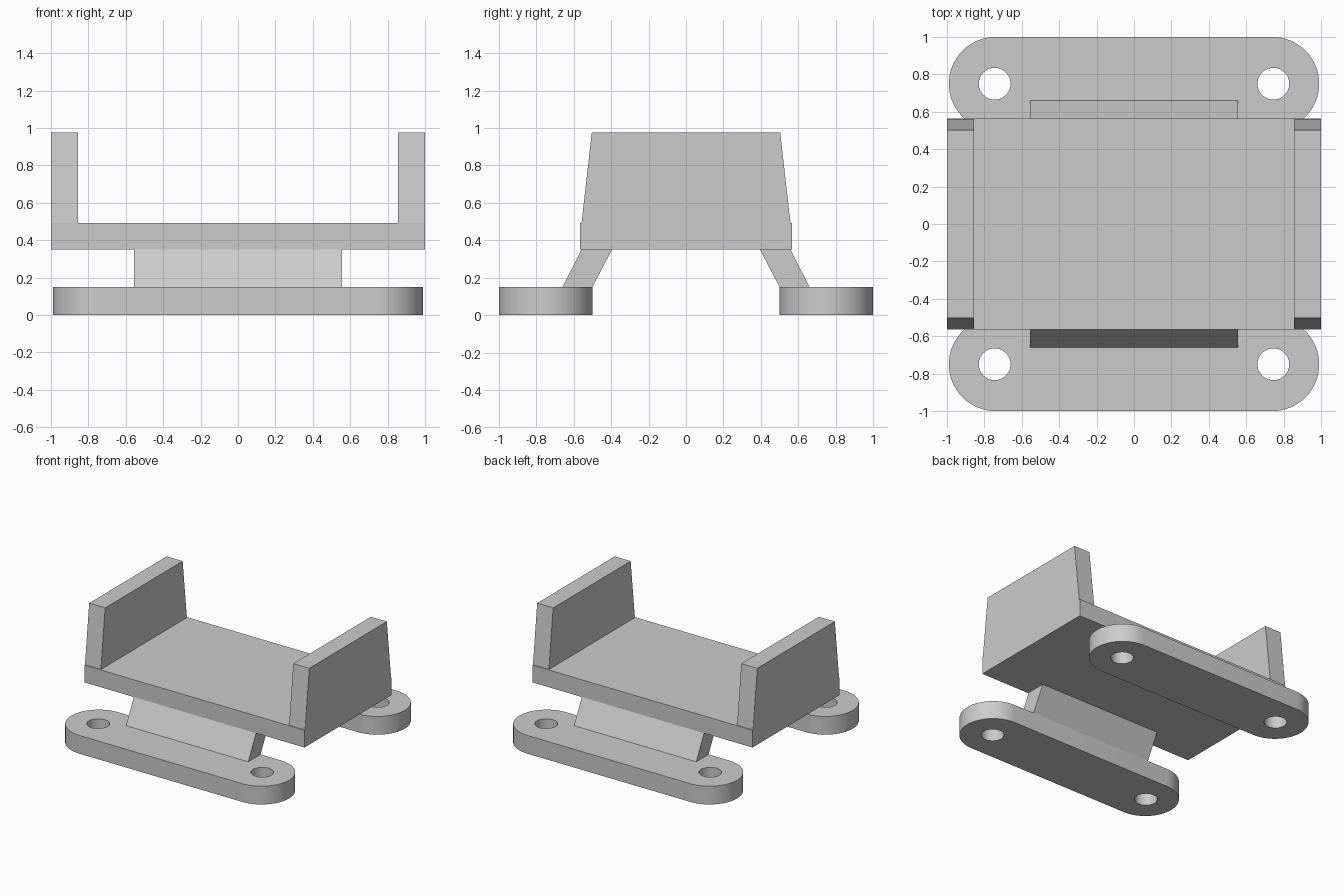
import bpy, bmesh
from math import sin, cos, pi, radians

cube = bpy.data.objects.get("Cube")
if cube:
    bpy.data.objects.remove(cube, do_unlink=True)

grey = bpy.data.materials.new("plain grey")
grey.use_nodes = True
colour = (0.6, 0.6, 0.6, 1)
grey.diffuse_color = colour
grey.node_tree.nodes["Principled BSDF"].inputs["Base Color"].default_value = colour


def link(name, mesh):
    mesh.materials.clear()
    mesh.materials.append(grey)
    obj = bpy.data.objects.new(name, mesh)
    bpy.context.collection.objects.link(obj)
    return obj


def prism(name, profile, x0, x1):
    """Extrude a (y, z) profile along x."""
    bm = bmesh.new()
    face = bm.faces.new([bm.verts.new((x0, y, z)) for y, z in profile])
    ext = bmesh.ops.extrude_face_region(bm, geom=[face])["geom"]
    bmesh.ops.translate(bm, vec=(x1 - x0, 0, 0),
                        verts=[v for v in ext if isinstance(v, bmesh.types.BMVert)])
    bmesh.ops.recalc_face_normals(bm, faces=bm.faces)
    mesh = bpy.data.meshes.new(name)
    bm.to_mesh(mesh)
    bm.free()
    return link(name, mesh)


def arc(cx, cy, r, start, sweep, steps):
    return [(cx + r * cos(start + sweep * i / steps),
             cy + r * sin(start + sweep * i / steps)) for i in range(steps + 1)]


def foot(name, y):
    """Rounded plate with two bolt holes, from a filled flat curve."""
    cx, r, half = 0.74, 0.25, 0.075
    outline = arc(cx, y, r, -pi / 2, pi, 32) + arc(-cx, y, r, pi / 2, pi, 32)
    holes = [arc(s * 0.745, y, 0.085, 0, 2 * pi, 40)[:-1] for s in (-1, 1)]
    curve = bpy.data.curves.new(name + " outline", "CURVE")
    curve.dimensions = "2D"
    curve.fill_mode = "BOTH"
    curve.extrude = half
    for loop in [outline] + holes:
        spline = curve.splines.new("POLY")
        spline.points.add(len(loop) - 1)
        for point, (px, py) in zip(spline.points, loop):
            point.co = (px, py, 0, 1)
        spline.use_cyclic_u = True
    temp = bpy.data.objects.new(name + " outline", curve)
    bpy.context.collection.objects.link(temp)
    graph = bpy.context.evaluated_depsgraph_get()
    mesh = bpy.data.meshes.new_from_object(temp.evaluated_get(graph))
    bpy.data.objects.remove(temp, do_unlink=True)
    bm = bmesh.new()
    bm.from_mesh(mesh)
    bmesh.ops.remove_doubles(bm, verts=bm.verts, dist=0.0005)
    bmesh.ops.translate(bm, verts=bm.verts, vec=(0, 0, half))
    bmesh.ops.dissolve_limit(bm, angle_limit=radians(0.5), verts=bm.verts, edges=bm.edges)
    bmesh.ops.triangulate(bm, faces=[f for f in bm.faces if len(f.verts) > 4])
    bmesh.ops.recalc_face_normals(bm, faces=bm.faces)
    bm.to_mesh(mesh)
    bm.free()
    mesh.name = name
    obj = link(name, mesh)
    bpy.ops.object.select_all(action="DESELECT")
    obj.select_set(True)
    bpy.context.view_layer.objects.active = obj
    bpy.ops.object.shade_smooth_by_angle(angle=radians(30))


# Feet and the slanted legs above them
for side, s in (("front", -1), ("back", 1)):
    foot(side + "_foot", s * 0.75)
    prism(side + "_leg", [(s * 0.66, 0.15), (s * 0.5, 0.15),
                          (s * 0.395, 0.35), (s * 0.558, 0.35)], -0.555, 0.555)

# Flat deck
prism("deck", [(-0.565, 0.35), (0.565, 0.35), (0.565, 0.492), (-0.565, 0.492)], -1, 1)

# Tapered side walls
for side, s in (("left", 1), ("right", -1)):
    prism(side + "_wall", [(-0.558, 0.492), (0.558, 0.492),
                           (0.503, 0.977), (-0.503, 0.977)], s * 0.855, s * 1.0)
